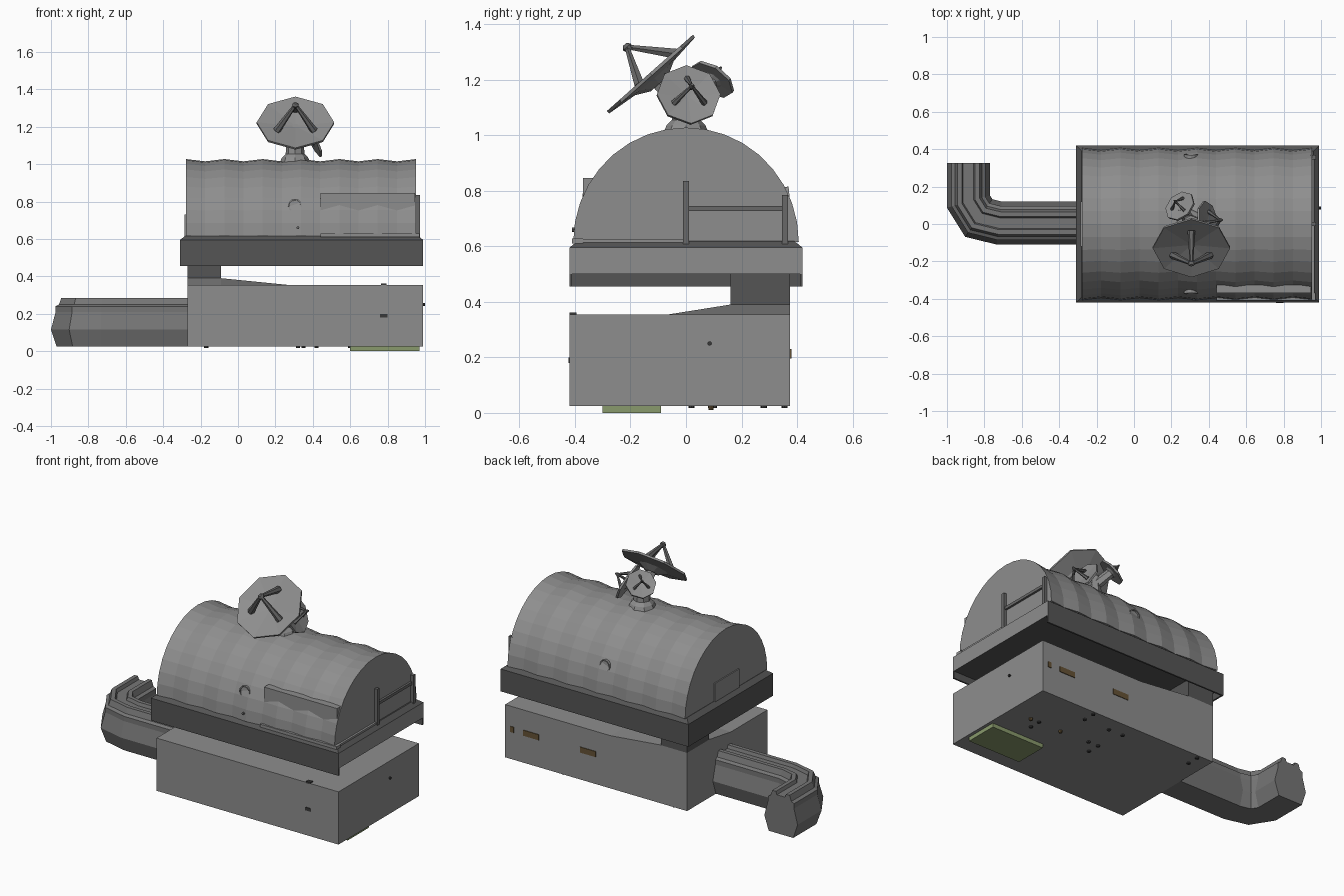
import bpy, bmesh, math
from mathutils import Vector

if "Cube" in bpy.data.objects:
    bpy.data.objects.remove(bpy.data.objects["Cube"])

GREY, TUNNEL, DARK, FRAME = (.27,)*3, (.18,)*3, (.09,)*3, (.14,)*3
BROWN, GREEN, BLACK = (.13, .085, .035), (.25, .32, .15), (.04,)*3

MATS = {}
def paint(ob, color):
    if color not in MATS:
        m = bpy.data.materials.new("paint")
        m.diffuse_color = (*color, 1)
        m.use_nodes = True
        m.node_tree.nodes["Principled BSDF"].inputs["Base Color"].default_value = m.diffuse_color
        MATS[color] = m
    ob.data.materials.append(MATS[color])

def make(name, verts, faces, color=GREY):
    me = bpy.data.meshes.new(name)
    me.from_pydata([tuple(v) for v in verts], [], faces)
    bm = bmesh.new()
    bm.from_mesh(me)
    bmesh.ops.recalc_face_normals(bm, faces=bm.faces)
    bm.to_mesh(me)
    bm.free()
    ob = bpy.data.objects.new(name, me)
    bpy.context.collection.objects.link(ob)
    paint(ob, color)
    return ob

def loft(name, rings, color=GREY):
    n = len(rings[0])
    verts = [v for r in rings for v in r]
    faces = [(i*n + k, i*n + (k+1) % n, (i+1)*n + (k+1) % n, (i+1)*n + k)
             for i in range(len(rings) - 1) for k in range(n)]
    faces += [tuple(range(n)), tuple(range(len(verts) - n, len(verts)))]
    return make(name, verts, faces, color)

def box(name, x0, x1, y0, y1, z0, z1, color=GREY):
    return loft(name, [[(x0, y0, z), (x1, y0, z), (x1, y1, z), (x0, y1, z)] for z in (z0, z1)], color)

def spin(name, at, axis, profile, n=8, color=GREY):
    """Turn (radius, height) pairs around an axis through a point."""
    q = Vector(axis).normalized().to_track_quat('Z', 'Y')
    rings = [[Vector(at) + q @ Vector((r*math.cos(2*math.pi*k/n), r*math.sin(2*math.pi*k/n), h))
              for k in range(n)] for r, h in profile]
    return loft(name, rings, color)

def rod(name, a, b, r0, r1, color=GREY):
    d = Vector(b) - Vector(a)
    return spin(name, a, d, [(r0, 0), (r1, d.length)], 6, color)

# lower room: roof rises towards the back left corner
xs, ys = (-.27, -.09, .26, .99), (-.42, -.06, .16, .375)
top = [(x, y, .39 if i < 2 and j > 1 else .355) for i, x in enumerate(xs) for j, y in enumerate(ys)]
verts = top + [(x, y, .025) for x, y, z in top]
faces = []
for i in range(3):
    for j in range(3):
        a = i*4 + j
        faces += [(a, a+4, a+5, a+1), (a+16, a+17, a+21, a+20)]
    faces += [(i, i+1, i+17, i+16), (12+i, 13+i, 29+i, 28+i),
              (4*i, 4*i+4, 4*i+20, 4*i+16), (4*i+3, 4*i+7, 4*i+23, 4*i+19)]
make("lower_room", verts, faces)
box("stair_shaft", -.27, -.09, .16, .375, .389, .51, DARK)

# fittings on the lower room
box("floor_hatch", .6, .97, -.3, -.09, 0, .027, GREEN)
for x, w in ((.81, .055), (.415, .055), (.94, .012)):
    box("back_vent", x - w, x + w, .37, .379, .195, .23, BROWN)
box("front_fitting", .76, .8, -.423, -.41, .18, .2, BLACK)
box("roof_fitting", .765, .795, -.42, -.395, .35, .362, BLACK)
spin("side_knob", (.985, .085, .25), (1, 0, 0), [(.008, 0), (.008, .015)], 8, BLACK)
for x, y in ((.78, .02), (.78, .09), (.35, .02), (.42, .1), (.32, .28), (.42, .28),
             (.35, .1), (-.17, .28), (-.17, .355), (.6, .28), (.6, .355)):
    spin("floor_light", (x, y, .017), (0, 0, 1), [(.011, 0), (.011, .01)], 8, BLACK)
for x in (.62, .84):
    spin("floor_lamp", (x, .09, .01), (0, 0, 1), [(.008, 0), (.012, .017)], 8, BROWN)

# tunnel: profile swept along a bent path with mitred corners
half = [(.085, .025), (.115, .115), (.09, .21), (.09, .24), (.072, .25), (.06, .285), (.035, .285), (.028, .265)]
profile = half + [(-u, z) for u, z in reversed(half)]
path = [Vector(p) for p in ((-.26, .005), (-.72, .005), (-.83, .032), (-.885, .12), (-.885, .325))]
rings = []
for i, p in enumerate(path):
    d0 = (p - path[i-1]).normalized() if i else (path[1] - p).normalized()
    d1 = (path[i+1] - p).normalized() if i < len(path) - 1 else d0
    t = (d0 + d1).normalized()
    side = Vector((-t.y, t.x)) / t.dot(d0)
    rings.append([(p.x + side.x*u, p.y + side.y*u, z) for u, z in profile])
loft("tunnel", rings, TUNNEL)

# platform: dark slab with bevelled rim and lighter right face, skirts on three sides
def rect(d, z):
    return [(-.31+d, -.42+d, z), (.99-d, -.42+d, z), (.99-d, .42-d, z), (-.31+d, .42-d, z)]
slab = loft("platform", [rect(0, .5), rect(0, .595), rect(.03, .618)], DARK)
paint(slab, GREY)
for f in slab.data.polygons:
    if abs(f.normal.x) > .95 and f.center.x > .9:
        f.material_index = 1
box("front_skirt", -.31, .99, -.42, -.41, .455, .5, DARK)
box("back_skirt", -.31, .99, .41, .42, .455, .5, DARK)
box("left_skirt", -.31, -.3, -.41, .41, .455, .5, DARK)

# corrugated half-round hall with flat end walls
SEG, STEPS, X0, X1 = 18, 25, -.278, .952
def arch(x, r):
    return [(x, r*math.cos(math.pi*k/SEG), .615 + r*1.015*math.sin(math.pi*k/SEG)) for k in range(SEG + 1)]
rings = [arch(X0, .386)]
for i in range(STEPS):
    x = X0 + (X1 - X0)*i/(STEPS - 1)
    rings.append(arch(x, .4 + .006*math.cos(2*math.pi*i/4)))
rings.append(arch(X1, .386))
loft("hall", rings)

# front canopy, sill, end plinth and left door
box("front_canopy", .44, .945, -.37, -.325, .74, .845)
box("front_sill", .44, .97, -.41, -.37, .61, .628)
box("right_plinth", .93, .965, -.39, 0, .6, .626)
box("left_door", -.285, -.26, -.12, .12, .6, .73)

# right end frame
box("frame_post", .945, .972, -.01, .01, .6, .835, FRAME)
box("frame_beam", .945, .965, 0, .36, .727, .745, FRAME)
box("frame_side_post", .945, .972, .345, .368, .6, .785, FRAME)

# portholes front and back, and a small front lamp
for s in (-1, 1):
    spin("porthole", (.305, s*.345, .775), (0, s, .1), [(.037, 0), (.037, .028), (.03, .028), (.03, .02)], 12)
spin("front_lamp", (.32, -.385, .66), (0, -1, 0), [(.008, 0), (.008, .025)], 8, FRAME)

# antenna mast
spin("mast", (.305, 0, 1.0), (0, 0, 1), [(.085, 0), (.07, .035), (.05, .055), (.045, .18)], 8)

# dishes with tripod feeds
def dish(name, c, normal, r, feed, foot):
    c, nrm = Vector(c), Vector(normal).normalized()
    spin(name, c, nrm, [(r*.08, -.12*r), (r, 0), (r, -.012), (r*.45, -.12*r), (r*.2, -.25*r)])
    q = nrm.to_track_quat('Z', 'Y')
    tip = c + nrm*feed
    for k in range(3):
        a = math.radians(90 + 120*k)
        base = c + q @ Vector((.56*r*math.cos(a), .56*r*math.sin(a), -.05*r))
        rod(name + "_strut", base, tip, r*.1, r*.045, FRAME)
    spin(name + "_feed", tip, nrm, [(r*.06, -.02), (r*.09, 0), (r*.04, .012)], 8, FRAME)
    rod(name + "_arm", foot, c - nrm*.15*r, .032, .028)

dish("large_dish", (.307, -.13, 1.224), (0, -.664, .749), .207, .125, (.305, -.01, 1.09))
dish("back_dish", (.243, .098, 1.205), (-.5, .5, .7), .088, .045, (.3, .01, 1.13))
dish("right_dish", (.4, .01, 1.147), (.87, .15, .42), .116, .07, (.31, 0, 1.11))
